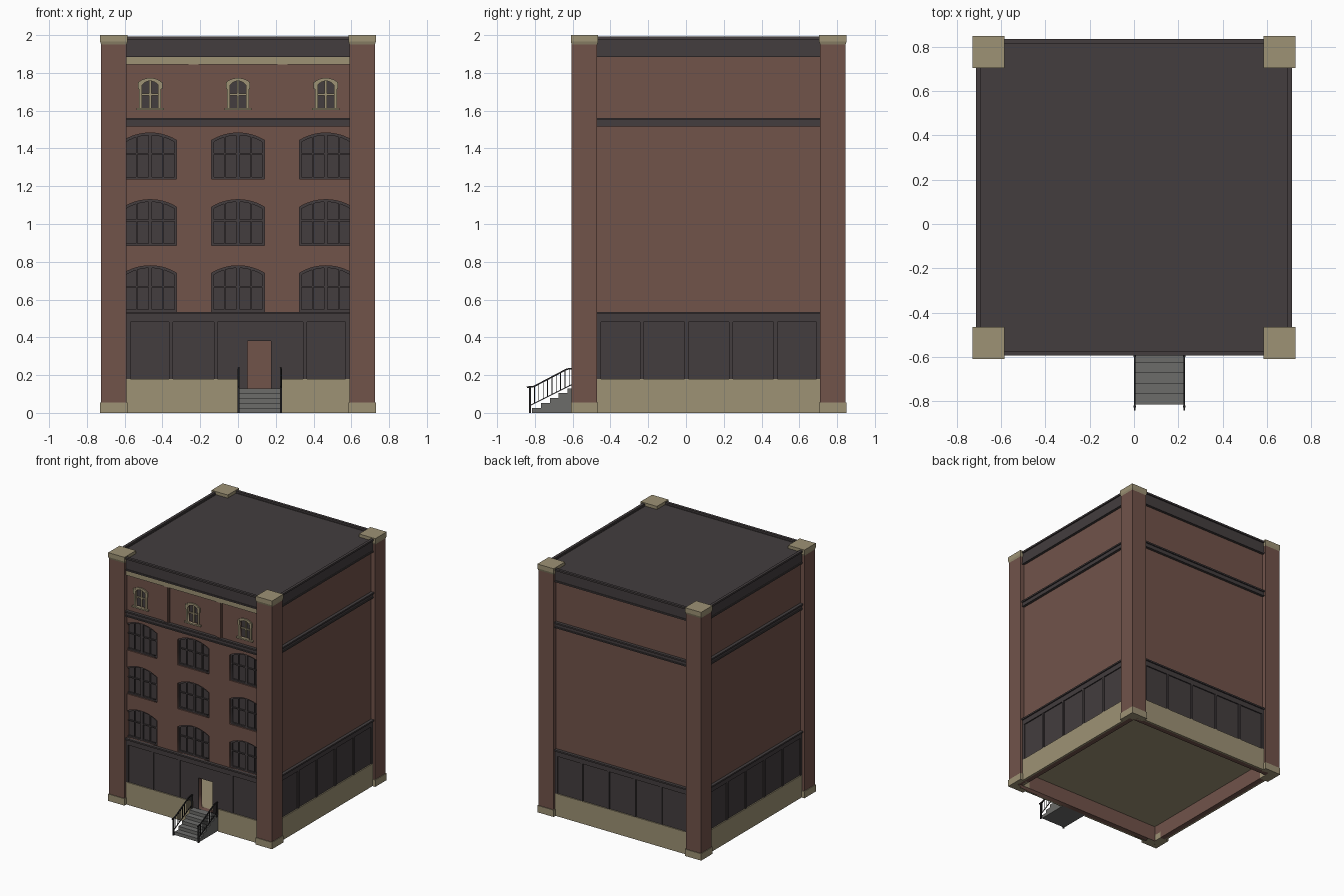
import bpy, bmesh, math
from mathutils import Matrix, Vector

if "Cube" in bpy.data.objects:
    bpy.data.objects.remove(bpy.data.objects["Cube"])

SHIFT = Matrix.Translation((0, 0.12, 0))   # block centre sits behind the origin


def material(name, rgb):
    m = bpy.data.materials.new(name)
    lin = [((c / 255 + 0.055) / 1.055) ** 2.4 for c in rgb]
    m.diffuse_color = (*lin, 1)
    m.use_nodes = True
    m.node_tree.nodes["Principled BSDF"].inputs["Base Color"].default_value = m.diffuse_color
    return m


BRICK = material("brick_red", (113, 83, 74))
STONE = material("tan_stone", (157, 146, 117))
DARK = material("dark_slate", (67, 61, 62))
GREY = material("step_grey", (108, 108, 106))
IRON = material("black_iron", (38, 37, 38))


def finish(name, bm, mat):
    bmesh.ops.recalc_face_normals(bm, faces=bm.faces)
    me = bpy.data.meshes.new(name)
    bm.to_mesh(me)
    bm.free()
    me.transform(SHIFT)
    me.materials.append(mat)
    ob = bpy.data.objects.new(name, me)
    bpy.context.collection.objects.link(ob)
    return ob


def prism(bm, pts, z0, z1, grow=0.0, turn=0):
    """Vertical prism over a plan outline; grow widens the top about its centre."""
    c = sum((Vector(p) for p in pts), Vector((0, 0))) / len(pts)
    rot = Matrix.Rotation(turn * math.pi / 2, 3, 'Z')
    lo, hi = [], []
    for p in pts:
        q = c + (Vector(p) - c) * (1 + grow)
        lo.append(bm.verts.new(rot @ Vector((p[0], p[1], z0))))
        hi.append(bm.verts.new(rot @ Vector((q.x, q.y, z1))))
    bm.faces.new(lo)
    bm.faces.new(hi)
    n = len(pts)
    for i in range(n):
        j = (i + 1) % n
        bm.faces.new((lo[i], lo[j], hi[j], hi[i]))


def boxes(name, mat, items, turns=(0,)):
    """Boxes (x0, x1, y0, y1, z0, z1), repeated around the block by quarter turns."""
    bm = bmesh.new()
    for t in turns:
        for x0, x1, y0, y1, z0, z1 in items:
            prism(bm, [(x0, y0), (x1, y0), (x1, y1), (x0, y1)], z0, z1, turn=t)
    return finish(name, bm, mat)


def plate(name, mat, loops, y0, y1):
    """Upright plate from x-z outlines; inner outlines become holes."""
    cu = bpy.data.curves.new(name, 'CURVE')
    cu.dimensions = '2D'
    cu.fill_mode = 'BOTH'
    cu.extrude = (y1 - y0) / 2
    for loop in loops:
        s = cu.splines.new('POLY')
        s.points.add(len(loop) - 1)
        for p, (x, z) in zip(s.points, loop):
            p.co = (x, z, 0, 1)
        s.use_cyclic_u = True
    tmp = bpy.data.objects.new(name + "_outline", cu)
    bpy.context.collection.objects.link(tmp)
    dg = bpy.context.evaluated_depsgraph_get()
    me = bpy.data.meshes.new_from_object(tmp.evaluated_get(dg))
    bpy.data.objects.remove(tmp)
    bpy.data.curves.remove(cu)
    me.transform(Matrix.Translation((0, (y0 + y1) / 2, 0)) @ Matrix.Rotation(math.pi / 2, 4, 'X'))
    bm = bmesh.new()
    bm.from_mesh(me)
    bpy.data.meshes.remove(me)
    bmesh.ops.remove_doubles(bm, verts=bm.verts, dist=1e-5)
    return finish(name, bm, mat)


def rect(x0, x1, z0, z1):
    return [(x0, z0), (x1, z0), (x1, z1), (x0, z1)]


def arch(cx, w, z0, zs, zt, n=12):
    """Window outline with a segmental arch from spring zs to crown zt."""
    h, a = zt - zs, w / 2
    r = (a * a + h * h) / (2 * h)
    t = math.asin(min(1, a / r))
    arc = [(cx + r * math.sin(t - 2 * t * i / n), zt - r + r * math.cos(t - 2 * t * i / n))
           for i in range(n + 1)]
    return [(cx - a, z0), (cx + a, z0)] + arc


ALL = (0, 1, 2, 3)
DOOR = rect(0.05, 0.175, 0.13, 0.38)
COLS = (-0.465, 0.0, 0.465)
ROWS = (0.535, 0.885, 1.238)
big = [(cx, z) for z in ROWS for cx in COLS]
big_loops = [arch(cx, 0.28, z, z + 0.205, z + 0.244) for cx, z in big]
small_loops = [arch(cx, 0.085, 1.615, 1.735, 1.757, 8) for cx in COLS]

# Brick shell: pierced front, three plain sides
plate("front_wall", BRICK, [rect(-0.69, 0.69, 0, 1.95), DOOR] + big_loops + small_loops, -0.69, -0.65)
boxes("plain_walls", BRICK, [(-0.65, 0.65, -0.69, -0.65, 0, 1.95)], (1, 2, 3))
boxes("ground_floor", STONE, [(-0.65, 0.65, -0.65, 0.65, 0.124, 0.13)])
boxes("roof", DARK, [(-0.695, 0.695, -0.695, 0.695, 1.95, 1.975)])

# Corner pillars with stone feet and caps
def ell(a, b, c):
    return [(a, -b), (b, -b), (b, -a), (c, -a), (c, -c), (a, -c)]

pil, foot, cap = bmesh.new(), bmesh.new(), bmesh.new()
for t in ALL:
    prism(pil, ell(0.59, 0.725, 0.65), 0.05, 1.96, turn=t)
    prism(foot, ell(0.585, 0.73, 0.65), 0, 0.055, turn=t)
    sq = [(0.59, -0.725), (0.725, -0.725), (0.725, -0.59), (0.59, -0.59)]
    prism(cap, sq, 1.95, 1.965, grow=0.074, turn=t)
    wide = [(0.585, -0.73), (0.73, -0.73), (0.73, -0.585), (0.585, -0.585)]
    prism(cap, wide, 1.965, 2.0, turn=t)
finish("corner_pillars", pil, BRICK)
finish("pillar_feet", foot, STONE)
finish("pillar_caps", cap, STONE)

# Stone plinth, split at the front for the stairs
boxes("plinth", STONE, [(-0.6, 0.6, -0.705, -0.69, 0, 0.18)], (1, 2, 3))
boxes("front_plinth", STONE, [(-0.6, 0.0, -0.705, -0.69, 0, 0.18),
                              (0.23, 0.6, -0.705, -0.69, 0, 0.18)])

# Ground storey dark panelling and posts
plate("front_panelling", DARK, [rect(-0.6, 0.6, 0.01, 0.49), DOOR], -0.696, -0.689)
boxes("side_panelling", DARK, [(-0.6, 0.6, -0.696, -0.689, 0.17, 0.49)], (1, 2, 3))
posts = [(x - 0.01, x + 0.01, -0.704, -0.69, 0.18, 0.485) for x in (-0.58, -0.354, -0.118, 0.118, 0.354, 0.58)]
boxes("side_panel_posts", DARK, posts, (1, 2, 3))
boxes("front_panel_posts", DARK, posts[:3] + posts[4:])

# Horizontal mouldings and roof cornice on every side
def moulding(z0, z1):
    return [(-0.6, 0.6, -0.705, -0.689, z0, z1 - 0.012),
            (-0.6, 0.6, -0.715, -0.689, z1 - 0.012, z1)]

boxes("lower_moulding", DARK, moulding(0.482, 0.535), ALL)
boxes("upper_moulding", DARK, moulding(1.515, 1.562) + [(-0.6, 0.6, -0.711, -0.689, 1.515, 1.525)], ALL)
boxes("cornice", DARK, [(-0.6, 0.6, -0.711, -0.689, 1.885, 1.897),
                        (-0.6, 0.6, -0.705, -0.689, 1.897, 1.978),
                        (-0.6, 0.6, -0.715, -0.693, 1.978, 1.992)], ALL)

# Top storey frieze and paired brick pilasters
boxes("frieze", STONE, [(-0.6, 0.6, -0.702, -0.689, 1.845, 1.886)])
boxes("pilasters", BRICK, [b for s in (-0.235, 0.235) for b in (
    (s - 0.026, s + 0.026, -0.697, -0.689, 1.56, 1.846),
    (s - 0.016, s + 0.016, -0.702, -0.689, 1.56, 1.846))])

# Large arched windows: glass, frame and bars
for i, ((cx, z), loop) in enumerate(zip(big, big_loops)):
    plate(f"window_glass_{i}", DARK, [loop], -0.668, -0.662)
    inner = arch(cx, 0.256, z + 0.012, z + 0.196, z + 0.232)
    plate(f"window_frame_{i}", DARK, [loop, inner], -0.68, -0.667)
    bars = [(cx - 0.01, cx + 0.01, -0.68, -0.667, z, z + 0.238),
            (cx - 0.135, cx + 0.135, -0.677, -0.667, z + 0.129, z + 0.138)]
    bars += [(cx + d - 0.004, cx + d + 0.004, -0.677, -0.667, z, z + 0.225) for d in (-0.07, 0.07)]
    boxes(f"window_bars_{i}", DARK, bars)

# Small attic windows with stone surrounds
for i, (cx, loop) in enumerate(zip(COLS, small_loops)):
    plate(f"attic_glass_{i}", DARK, [loop], -0.678, -0.67)
    plate(f"attic_surround_{i}", STONE, [arch(cx, 0.116, 1.606, 1.755, 1.773, 8), loop], -0.699, -0.685)
    boxes(f"attic_trim_{i}", STONE, [
        (cx - 0.072, cx + 0.072, -0.707, -0.685, 1.604, 1.615),
        (cx - 0.064, cx - 0.043, -0.702, -0.685, 1.715, 1.752),
        (cx + 0.043, cx + 0.064, -0.702, -0.685, 1.715, 1.752),
        (cx - 0.006, cx + 0.006, -0.688, -0.675, 1.612, 1.756),
        (cx - 0.043, cx + 0.043, -0.688, -0.675, 1.681, 1.691)])

# Entrance stairs
boxes("stairs", GREY, [(0.006, 0.224, -0.935 + 0.047 * i, -0.935 + 0.047 * (i + 1) + (0.01 if i == 4 else 0),
                        0, 0.026 * (i + 1)) for i in range(5)])

# Iron railings on both sides of the stairs
TOP = [(-0.963, 0.136), (-0.925, 0.14), (-0.75, 0.232), (-0.705, 0.235)]


def top_z(y):
    for (a, za), (b, zb) in zip(TOP, TOP[1:]):
        if a <= y <= b:
            return za + (zb - za) * (y - a) / (b - a)


def low_z(y):
    return 0.04 + max(0, y + 0.945) * 0.5


for x, side in ((0.003, "left"), (0.227, "right")):
    bm = bmesh.new()

    def bar(p, q, r):
        a, b = Vector((x, *p)), Vector((x, *q))
        m = (Matrix.Translation((a + b) / 2) @ (b - a).to_track_quat('Z', 'Y').to_matrix().to_4x4()
             @ Matrix.Diagonal((r, r, (b - a).length, 1)))
        bmesh.ops.create_cube(bm, size=1, matrix=m)

    for p, q in zip(TOP, TOP[1:]):
        bar(p, q, 0.008)
    bar((-0.945, low_z(-0.945)), (-0.71, low_z(-0.71)), 0.005)
    bar((-0.945, 0), (-0.945, 0.14), 0.01)
    bar((-0.715, 0.12), (-0.715, 0.235), 0.01)
    for k in range(1, 10):
        y = -0.945 + 0.023 * k
        bar((y, low_z(y)), (y, top_z(y)), 0.004)
    finish(f"{side}_railing", bm, IRON)
